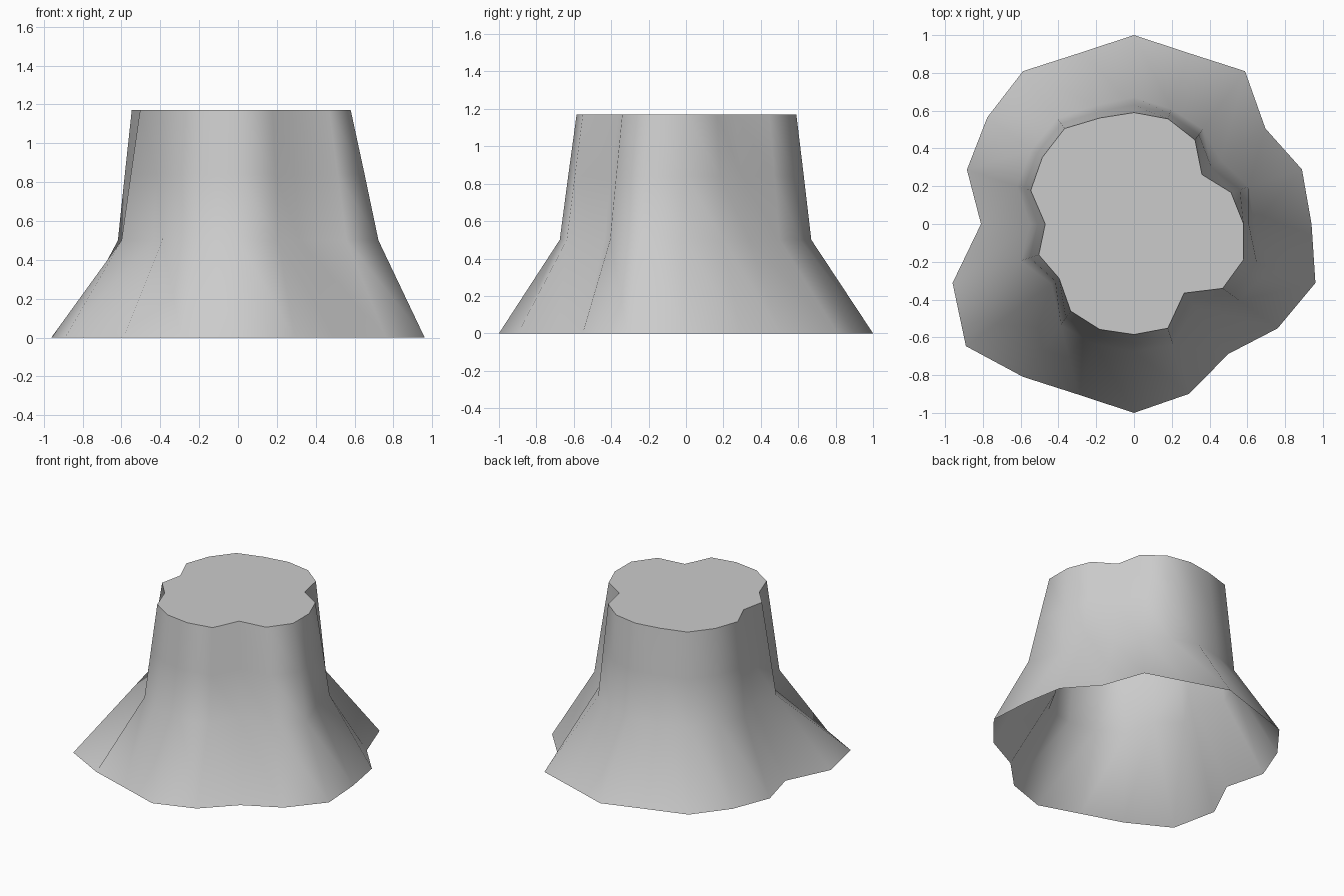
import bpy
import bmesh
from math import cos, sin, tau

old = bpy.data.objects.get("Cube")
if old:
    bpy.data.objects.remove(old, do_unlink=True)

# Radii of each outline, counter-clockwise from +x at equal angles
FLARE = [.94, .935, .86, 1, .95, 1, .95, 1, .96, .93,
         .81, 1.01, 1.1, 1, .95, 1, .945, .85, .94, 1.01]
WAIST = [.635, .64, .57, .62, .64, .67, .66, .69, .67, .65,
         .55, .63, .54, .66, .67, .675, .67, .54, .69, .76]
RIM = [.58, .54, .445, .55, .585, .59, .59, .625, .6, .575,
       .47, .53, .49, .57, .587, .585, .58, .452, .58, .61]
SHOULDER = [w + (r - w) * 0.5 for w, r in zip(WAIST, RIM)]
SIDES = len(RIM)


def add_ring(bm, radii, z):
    return [bm.verts.new((r * cos(tau * i / SIDES), r * sin(tau * i / SIDES), z))
            for i, r in enumerate(radii)]


def bridge(bm, low, high):
    for i in range(SIDES):
        j = (i + 1) % SIDES
        for corners in ((low[i], low[j], high[i]), (low[j], high[j], high[i])):
            bm.faces.new(corners).smooth = True


# Bark wall: open underneath, flaring out to the roots
bm = bmesh.new()
rings = [add_ring(bm, radii, z) for radii, z in
         ((FLARE, 0), (WAIST, 0.5), (SHOULDER, 0.84), (RIM, 1.17))]
for low, high in zip(rings, rings[1:]):
    bridge(bm, low, high)

# Flat cut top with a crisp rim
cut_top = bm.faces.new(rings[-1])
for edge in cut_top.edges:
    edge.smooth = False

mesh = bpy.data.meshes.new("tree_stump")
bm.to_mesh(mesh)
bm.free()
stump = bpy.data.objects.new("tree_stump", mesh)
bpy.context.collection.objects.link(stump)

# Single plain grey
grey = bpy.data.materials.new("light_grey")
grey.use_nodes = True
colour = (0.6, 0.6, 0.6, 1)
grey.diffuse_color = colour
grey.node_tree.nodes["Principled BSDF"].inputs["Base Color"].default_value = colour
mesh.materials.append(grey)
